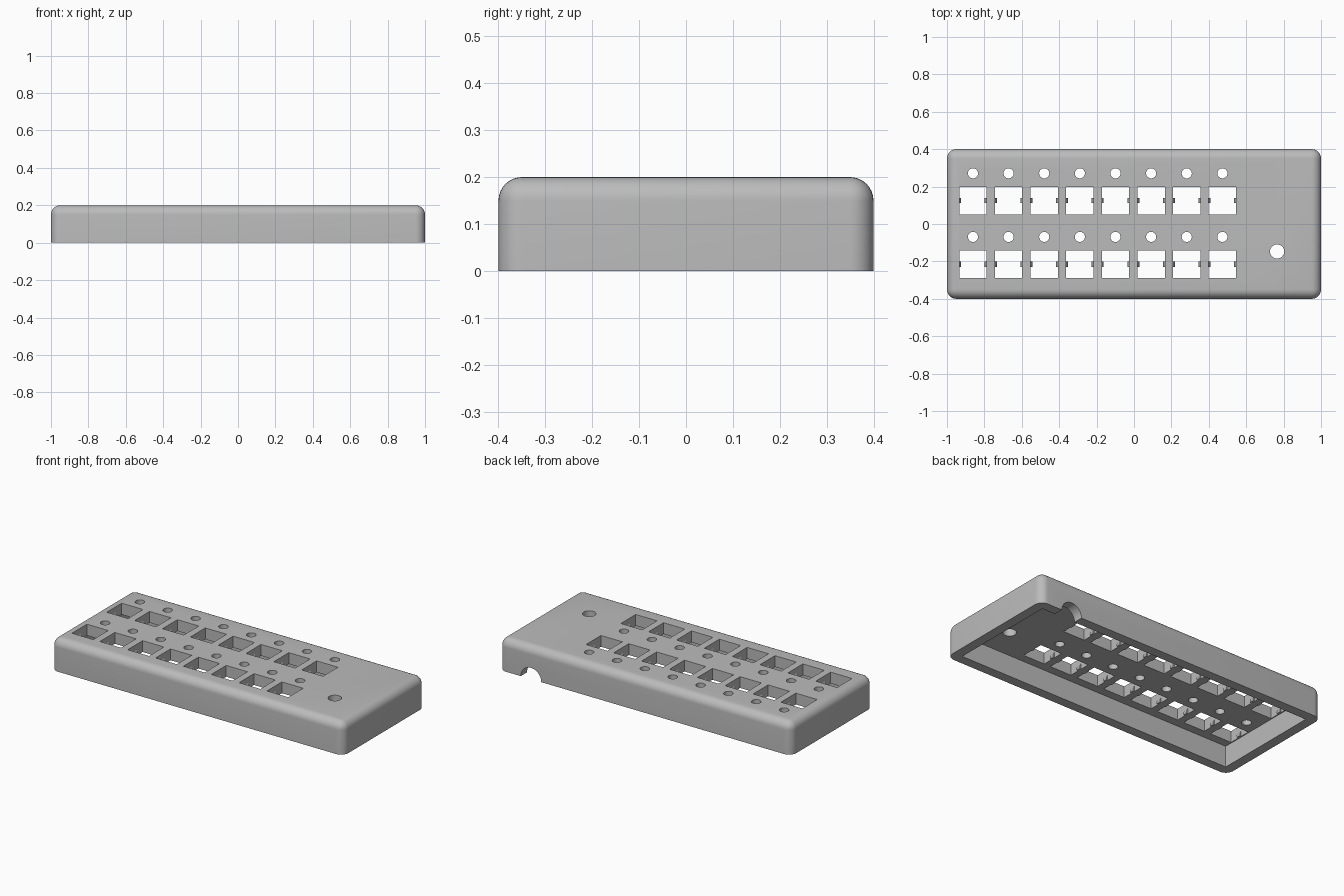
import bpy, bmesh, math
from mathutils import Matrix, Vector

if "Cube" in bpy.data.objects:
    bpy.data.objects.remove(bpy.data.objects["Cube"])

HEIGHT, PLATE_Z, WALL, ROUND = 0.2, 0.13, 0.06, 0.05
HOLE, PITCH, FIRST_X = 0.146, 0.1905, -0.861
COLUMNS = [FIRST_X + PITCH * i for i in range(8)]
ROWS = (0.125, -0.215)
LED_OFFSET = 0.146

grey = bpy.data.materials.new("light grey plastic")
grey.use_nodes = True
colour = (0.5, 0.5, 0.5, 1)
grey.diffuse_color = colour
grey.node_tree.nodes["Principled BSDF"].inputs["Base Color"].default_value = colour


def add_box(bm, centre, size):
    matrix = Matrix.Translation(centre) @ Matrix.Diagonal((*size, 1))
    return bmesh.ops.create_cube(bm, size=1, matrix=matrix)["verts"]


def add_cylinder(bm, centre, radius, depth, rotation=Matrix()):
    bmesh.ops.create_cone(bm, cap_ends=True, segments=32, radius1=radius, radius2=radius,
                          depth=depth, matrix=Matrix.Translation(centre) @ rotation)


def make_object(name, bm):
    mesh = bpy.data.meshes.new(name)
    bmesh.ops.recalc_face_normals(bm, faces=bm.faces)
    bm.to_mesh(mesh)
    bm.free()
    mesh.materials.append(grey)
    obj = bpy.data.objects.new(name, mesh)
    bpy.context.collection.objects.link(obj)
    return obj


# Rounded outer shell, with the bottom rim left square
bm = bmesh.new()
add_box(bm, (0, 0, HEIGHT / 2), (2, 0.8, HEIGHT))
edges = [e for e in bm.edges if max(v.co.z for v in e.verts) > HEIGHT / 2]
bmesh.ops.bevel(bm, geom=edges, offset=ROUND, segments=8, profile=0.5, affect='EDGES')
case = make_object("case", bm)

# Cutter for the open underside
bm = bmesh.new()
add_box(bm, (0, 0, PLATE_Z / 2 - 0.1), (2 - 2 * WALL, 0.8 - 2 * WALL, PLATE_Z + 0.2))
cavity = make_object("cavity_cutter", bm)

# Cutter for the key openings, lamp holes, knob hole and rear cable arch
bm = bmesh.new()
for y in ROWS:
    for x in COLUMNS:
        add_box(bm, (x, y, HEIGHT), (HOLE, HOLE, 0.2))
        add_cylinder(bm, (x, y + LED_OFFSET, HEIGHT), 0.027, 0.2)
add_cylinder(bm, (0.765, -0.147, HEIGHT), 0.038, 0.2)
add_cylinder(bm, (0.78, 0.39, 0), 0.07, 0.2, Matrix.Rotation(math.pi / 2, 4, 'X'))
openings = make_object("opening_cutter", bm)

# Cut the case and bake the result
for cutter in (cavity, openings):
    cutter.hide_render = True
    mod = case.modifiers.new(cutter.name, 'BOOLEAN')
    mod.operation, mod.solver, mod.object = 'DIFFERENCE', 'EXACT', cutter
bpy.context.view_layer.update()
graph = bpy.context.evaluated_depsgraph_get()
baked = bpy.data.meshes.new_from_object(case.evaluated_get(graph))
case.modifiers.clear()
case.data = baked
for cutter in (cavity, openings):
    bpy.data.objects.remove(cutter)
baked.shade_smooth()
baked.set_sharp_from_angle(angle=math.radians(30))

# Wedge-shaped retaining clips on both sides of every key opening
bm = bmesh.new()
profile = [(0.002, 0), (-0.007, 0.002), (-0.01, 0.01), (-0.009, 0.015), (0.002, 0.04)]
for y in ROWS:
    for x in COLUMNS:
        for side in (-1, 1):
            verts = [bm.verts.new((x + side * (HOLE / 2 + dx), y - 0.0138, PLATE_Z + dz))
                     for dx, dz in profile]
            face = bm.faces.new(verts)
            extruded = bmesh.ops.extrude_face_region(bm, geom=[face])["geom"]
            bmesh.ops.translate(bm, vec=Vector((0, 0.0275, 0)),
                                verts=[v for v in extruded if isinstance(v, bmesh.types.BMVert)])
make_object("key_clips", bm)
